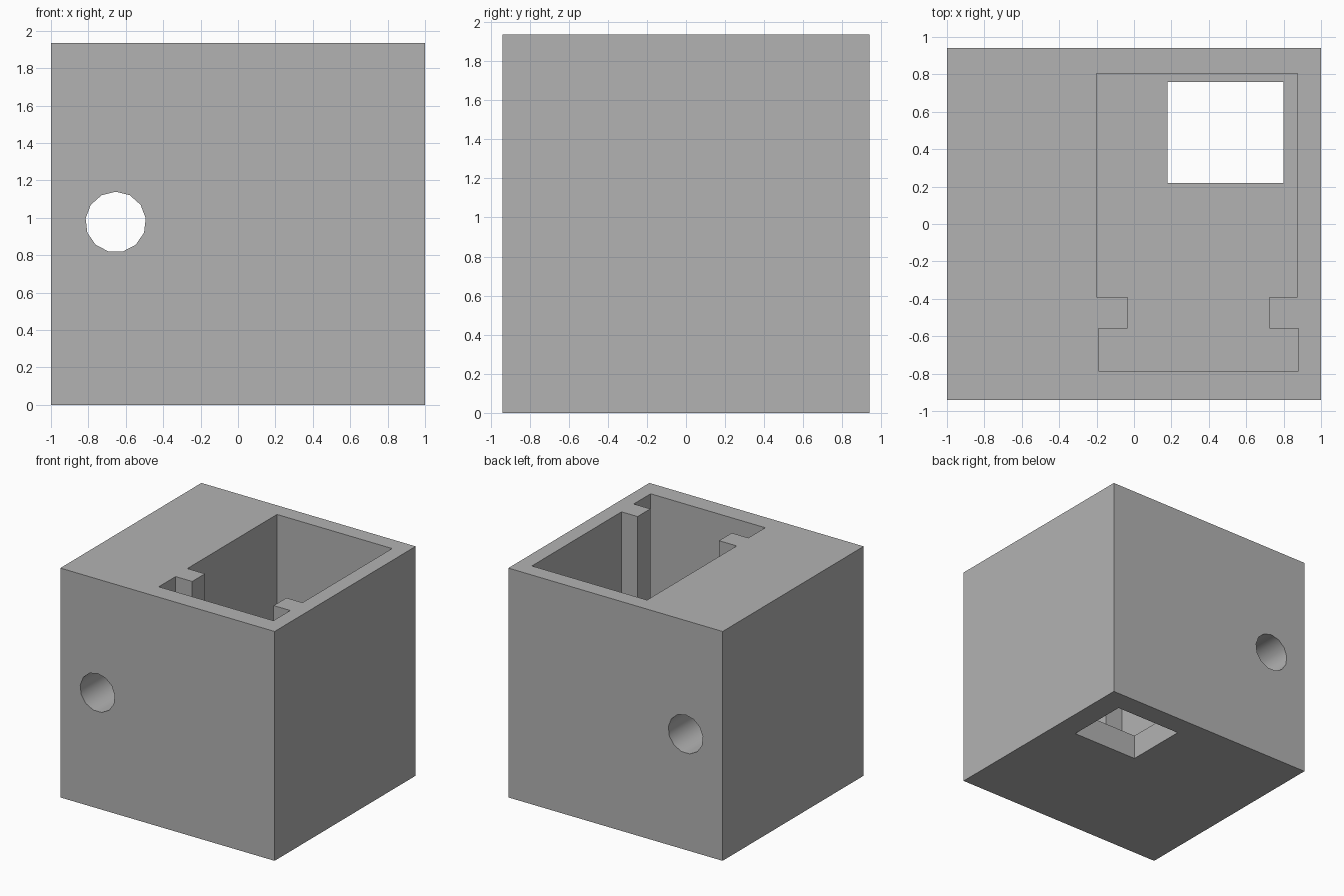
import bpy, bmesh, math
from mathutils import Matrix

cube = bpy.data.objects.get("Cube")
if cube:
    bpy.data.objects.remove(cube, do_unlink=True)

grey = bpy.data.materials.new("light_grey")
grey.use_nodes = True
colour = (0.45, 0.45, 0.45, 1)
grey.diffuse_color = colour
grey.node_tree.nodes["Principled BSDF"].inputs["Base Color"].default_value = colour


def prism(name, outline, low, high, matrix=Matrix()):
    """Extrude a 2D outline from low to high, then place it."""
    bm = bmesh.new()
    face = bm.faces.new([bm.verts.new((x, y, low)) for x, y in outline])
    top = bmesh.ops.extrude_face_region(bm, geom=[face])["geom"]
    bmesh.ops.translate(bm, vec=(0, 0, high - low),
                        verts=[v for v in top if isinstance(v, bmesh.types.BMVert)])
    bm.transform(matrix)
    bmesh.ops.recalc_face_normals(bm, faces=bm.faces[:])
    mesh = bpy.data.meshes.new(name)
    bm.to_mesh(mesh)
    bm.free()
    mesh.materials.append(grey)
    obj = bpy.data.objects.new(name, mesh)
    bpy.context.collection.objects.link(obj)
    return obj


def rectangle(x0, x1, y0, y1):
    return [(x0, y0), (x1, y0), (x1, y1), (x0, y1)]


HEIGHT, FLOOR = 1.935, 0.21
block = prism("block", rectangle(-1, 1, -0.94, 0.94), 0, HEIGHT)

# Deep pocket with a rib on each side
pocket = prism("pocket_cutter", [
    (-0.19, -0.785), (0.88, -0.785), (0.88, -0.56), (0.725, -0.56),
    (0.725, -0.39), (0.875, -0.39), (0.875, 0.805), (-0.2, 0.805),
    (-0.2, -0.39), (-0.035, -0.39), (-0.035, -0.56), (-0.19, -0.56)],
    FLOOR, HEIGHT + 0.2)

# Square opening through the pocket floor
opening = prism("floor_opening_cutter", rectangle(0.18, 0.80, 0.22, 0.76), -0.2, FLOOR + 0.1)

# Round bore running from front to back
SIDES, RADIUS = 13, 0.162
circle = [(RADIUS * math.sin(math.tau * i / SIDES), RADIUS * math.cos(math.tau * i / SIDES))
          for i in range(SIDES)]
bore = prism("bore_cutter", circle, -1.2, 1.2,
             Matrix.Translation((-0.654, 0, 0.977)) @ Matrix.Rotation(math.pi / 2, 4, "X"))

bpy.ops.object.select_all(action="DESELECT")
bpy.context.view_layer.objects.active = block
block.select_set(True)
for cutter in (pocket, opening, bore):
    cut = block.modifiers.new(cutter.name, "BOOLEAN")
    cut.operation = "DIFFERENCE"
    cut.solver = "EXACT"
    cut.object = cutter
    bpy.ops.object.modifier_apply(modifier=cut.name)
    bpy.data.objects.remove(cutter, do_unlink=True)

bpy.ops.object.shade_smooth_by_angle(angle=math.radians(35))
